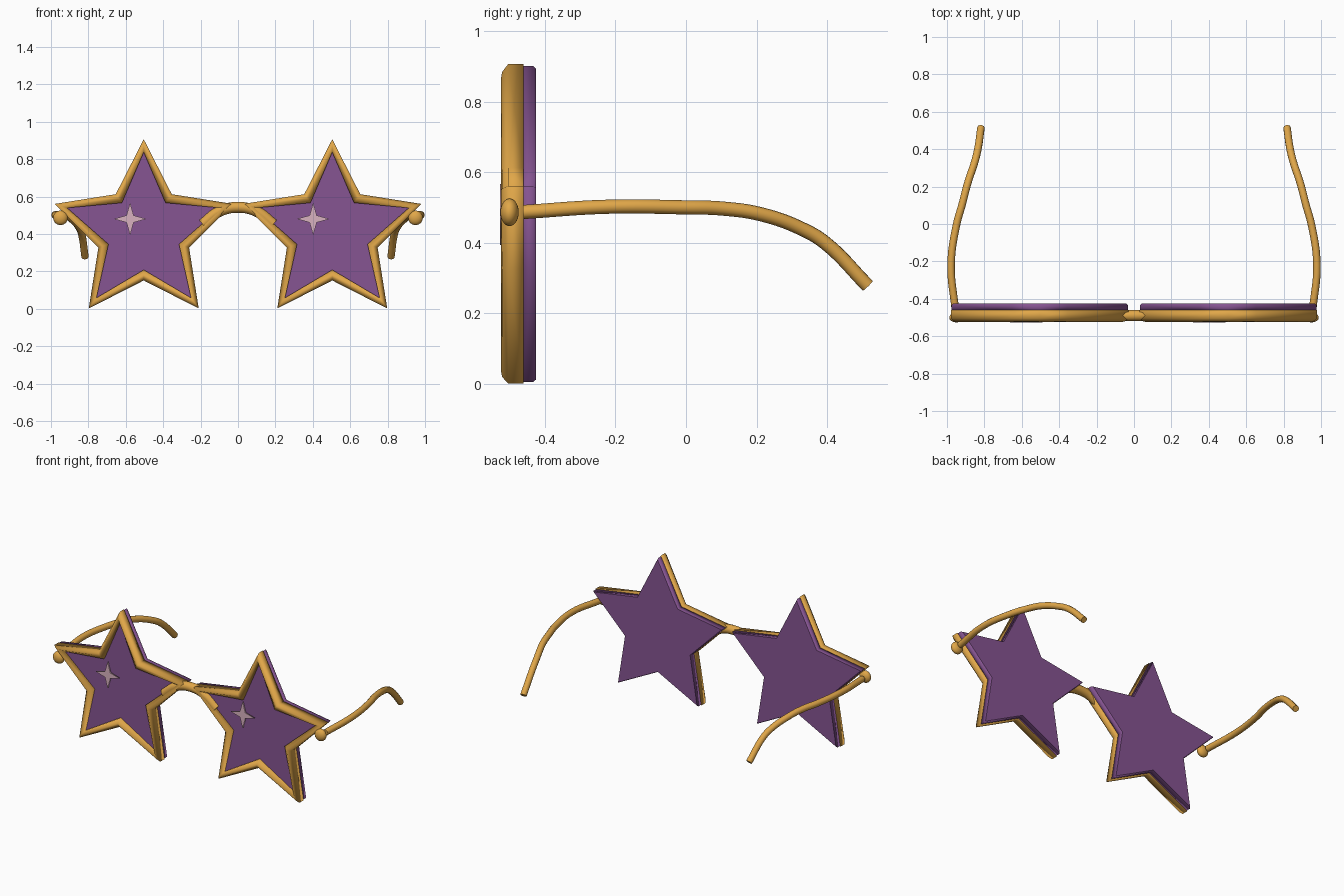
import bpy, bmesh, math

cube = bpy.data.objects.get("Cube")
if cube:
    bpy.data.objects.remove(cube, do_unlink=True)


def material(name, rgb):
    m = bpy.data.materials.new(name)
    m.use_nodes = True
    m.diffuse_color = (*rgb, 1)
    m.node_tree.nodes["Principled BSDF"].inputs["Base Color"].default_value = (*rgb, 1)
    return m


gold = material("gold", (0.75, 0.386, 0.066))
purple = material("purple", (0.239, 0.089, 0.287))
pink = material("pale pink", (0.70, 0.45, 0.53))


def star_loft(name, mat, centre, points, stations, ring=False):
    """Loft star outlines given as (tip radius, notch radius, y)."""
    bm = bmesh.new()
    n = points * 2
    loops = []
    for tip, notch, y in stations:
        loop = []
        for i in range(n):
            a = math.pi / 2 + i * math.pi / points
            r = notch if i % 2 else tip
            loop.append(bm.verts.new((centre[0] + r * math.cos(a), y,
                                      centre[1] + r * math.sin(a))))
        loops.append(loop)
    pairs = list(zip(loops, loops[1:]))
    if ring:
        pairs.append((loops[-1], loops[0]))
    for a, b in pairs:
        for i in range(n):
            j = (i + 1) % n
            bm.faces.new((a[i], a[j], b[j], b[i])).smooth = True
    if not ring:
        # Flat caps with crisp borders
        for loop in (loops[0], loops[-1]):
            for edge in bm.faces.new(loop).edges:
                edge.smooth = False
    bmesh.ops.recalc_face_normals(bm, faces=bm.faces)
    mesh = bpy.data.meshes.new(name)
    bm.to_mesh(mesh)
    bm.free()
    mesh.materials.append(mat)
    obj = bpy.data.objects.new(name, mesh)
    bpy.context.collection.objects.link(obj)


def smooth(obj):
    bpy.ops.object.select_all(action="DESELECT")
    obj.select_set(True)
    bpy.context.view_layer.objects.active = obj
    if obj.type == "CURVE":
        bpy.ops.object.convert(target="MESH")
    bpy.ops.object.shade_smooth_by_angle(angle=math.radians(40))


def tube(name, path, radius):
    curve = bpy.data.curves.new(name, "CURVE")
    curve.dimensions = "3D"
    curve.bevel_depth = radius
    curve.bevel_resolution = 4
    curve.resolution_u = 6
    curve.use_fill_caps = True
    spline = curve.splines.new("BEZIER")
    spline.bezier_points.add(len(path) - 1)
    for p, co in zip(spline.bezier_points, path):
        p.co = co
        p.handle_left_type = p.handle_right_type = "AUTO"
    curve.materials.append(gold)
    obj = bpy.data.objects.new(name, curve)
    bpy.context.collection.objects.link(obj)
    smooth(obj)


temple = [(0.955, -0.46, 0.487), (0.978, -0.22, 0.502), (0.948, 0, 0.5),
          (0.92, 0.1, 0.497), (0.89, 0.215, 0.48), (0.85, 0.337, 0.435),
          (0.836, 0.394, 0.4), (0.818, 0.515, 0.278)]

for label, s in (("left", 1), ("right", -1)):
    centre = (0.504 * s, 0.406)
    # Rounded star rim
    star_loft(label + "_frame", gold, centre, 5,
              [(0.5, 0.255, -0.461), (0.5, 0.255, -0.504), (0.478, 0.24, -0.521),
               (0.46, 0.225, -0.524), (0.43, 0.198, -0.506), (0.43, 0.198, -0.461)], True)
    # Lens recessed in the rim, with a wider backing
    star_loft(label + "_lens", purple, centre, 5,
              [(0.433, 0.2, -0.494), (0.433, 0.2, -0.464), (0.495, 0.252, -0.464),
               (0.495, 0.252, -0.433), (0.487, 0.248, -0.425)])
    # Glint plate in front of the lens
    star_loft(label + "_glint", pink, (0.402 if s > 0 else -0.577, 0.48), 4,
              [(0.087, 0.027, -0.527), (0.087, 0.027, -0.519)])
    # Hinge knob and temple arm
    bpy.ops.mesh.primitive_uv_sphere_add(segments=24, ring_count=14, radius=1,
                                         location=(0.949 * s, -0.5, 0.486))
    knob = bpy.context.object
    knob.name = label + "_hinge_knob"
    knob.scale = (0.039, 0.026, 0.039)
    knob.data.materials.append(gold)
    smooth(knob)
    tube(label + "_temple", [(x * s, y, z) for x, y, z in temple], 0.02)

# Arched bridge
tube("bridge", [(-0.19, -0.489, 0.452), (-0.1, -0.489, 0.52), (0, -0.489, 0.542),
                (0.1, -0.489, 0.52), (0.19, -0.489, 0.452)], 0.029)
